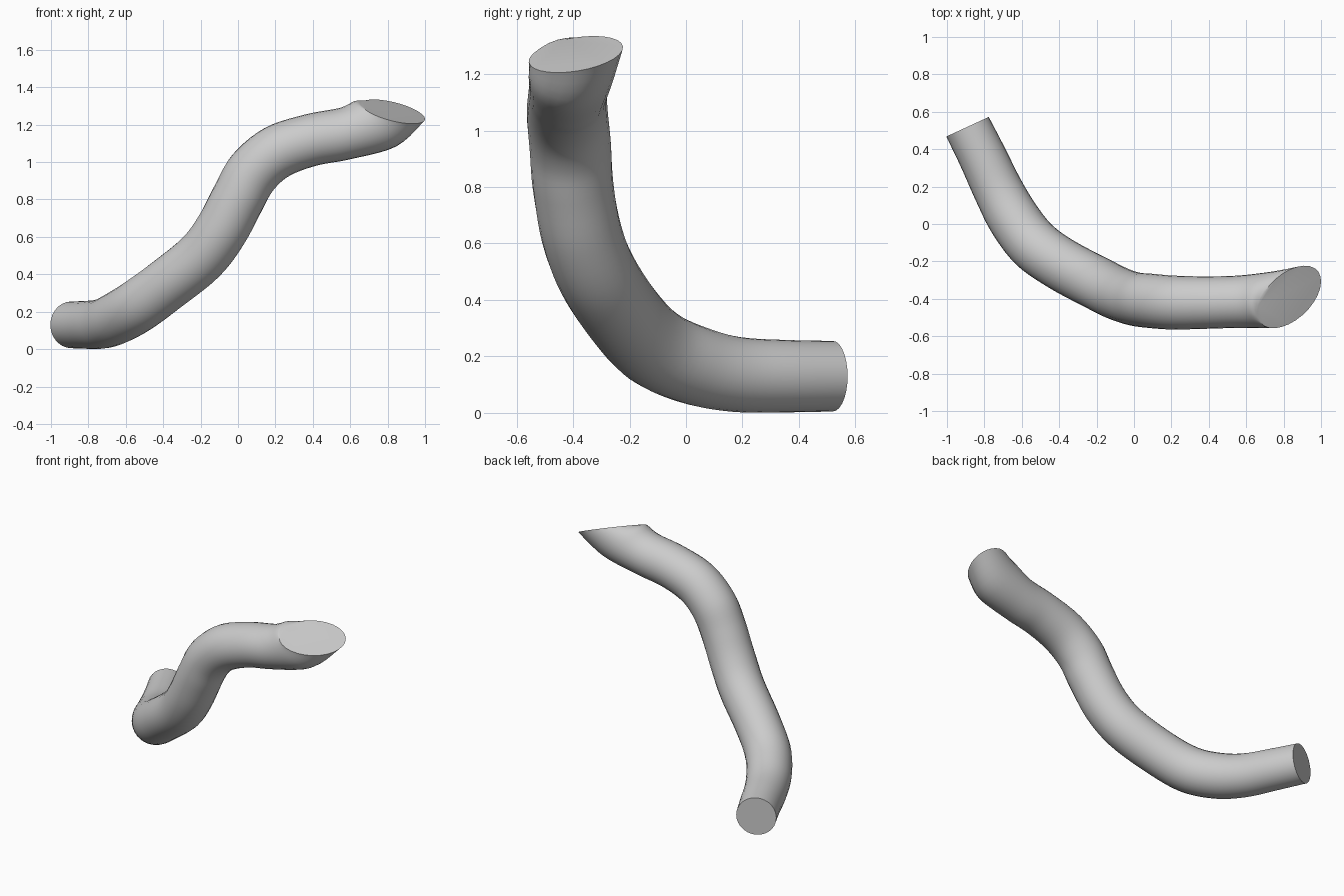
import bpy, bmesh, math
from mathutils import Vector

if "Cube" in bpy.data.objects:
    bpy.data.objects.remove(bpy.data.objects["Cube"])

SIDES, STEPS = 28, 5

# Centre line of the bent tube: x, y, z, radius
path = [(-0.89, 0.52, 0.13, 0.125), (-0.81, 0.36, 0.13, 0.128),
        (-0.725, 0.18, 0.136, 0.133), (-0.64, 0.025, 0.17, 0.14),
        (-0.53, -0.115, 0.235, 0.143), (-0.38, -0.22, 0.345, 0.142),
        (-0.2, -0.315, 0.49, 0.143), (-0.09, -0.37, 0.635, 0.143),
        (0.0, -0.4, 0.805, 0.143), (0.08, -0.41, 0.945, 0.145),
        (0.21, -0.42, 1.055, 0.144), (0.39, -0.42, 1.118, 0.14),
        (0.57, -0.415, 1.152, 0.14)]

# Each ring is a centre plus two half-axes
rings = []
pts = [Vector(p[:3]) for p in path]
for i, p in enumerate(pts):
    if i == 0:
        t = Vector((0.42, -0.91, 0))
    else:
        t = pts[min(i + 1, len(pts) - 1)] - pts[i - 1]
    t.normalize()
    side = Vector((0, 0, 1)).cross(t).normalized()
    r = path[i][3]
    rings.append((p, side * r, t.cross(side) * r))

# Flared, obliquely cut upper end
rings.append((Vector((0.735, -0.405, 1.205)), Vector((0.012, 0.152, 0.012)),
              Vector((-0.11, -0.012, 0.122))))
rings.append((Vector((0.83, -0.39, 1.27)), Vector((0.042, 0.161, 0.04)),
              Vector((-0.165, -0.045, 0.051))))


def spline(a, b, c, d, t):
    return 0.5 * (2 * b + (c - a) * t + (2 * a - 5 * b + 4 * c - d) * t * t
                  + (3 * b - a - 3 * c + d) * t ** 3)


# Smooth in-between rings
dense = []
n = len(rings)
for i in range(n - 1):
    four = [rings[min(max(i + k, 0), n - 1)] for k in (-1, 0, 1, 2)]
    for s in range(STEPS):
        dense.append([spline(*(q[j] for q in four), s / STEPS) for j in range(3)])
dense.append(rings[-1])

# Skin the rings and close both ends
bm = bmesh.new()
loops = []
for c, u, v in dense:
    angles = [2 * math.pi * k / SIDES for k in range(SIDES)]
    loops.append([bm.verts.new(c + u * math.cos(a) + v * math.sin(a)) for a in angles])
for a, b in zip(loops, loops[1:]):
    for k in range(SIDES):
        m = (k + 1) % SIDES
        bm.faces.new((a[k], a[m], b[m], b[k]))
bm.faces.new(loops[0][::-1])
bm.faces.new(loops[-1])
bmesh.ops.recalc_face_normals(bm, faces=bm.faces)

mesh = bpy.data.meshes.new("bent_tube")
bm.to_mesh(mesh)
bm.free()
tube = bpy.data.objects.new("bent_tube", mesh)
bpy.context.collection.objects.link(tube)
bpy.context.view_layer.objects.active = tube
tube.select_set(True)
bpy.ops.object.shade_smooth_by_angle(angle=math.radians(35))
